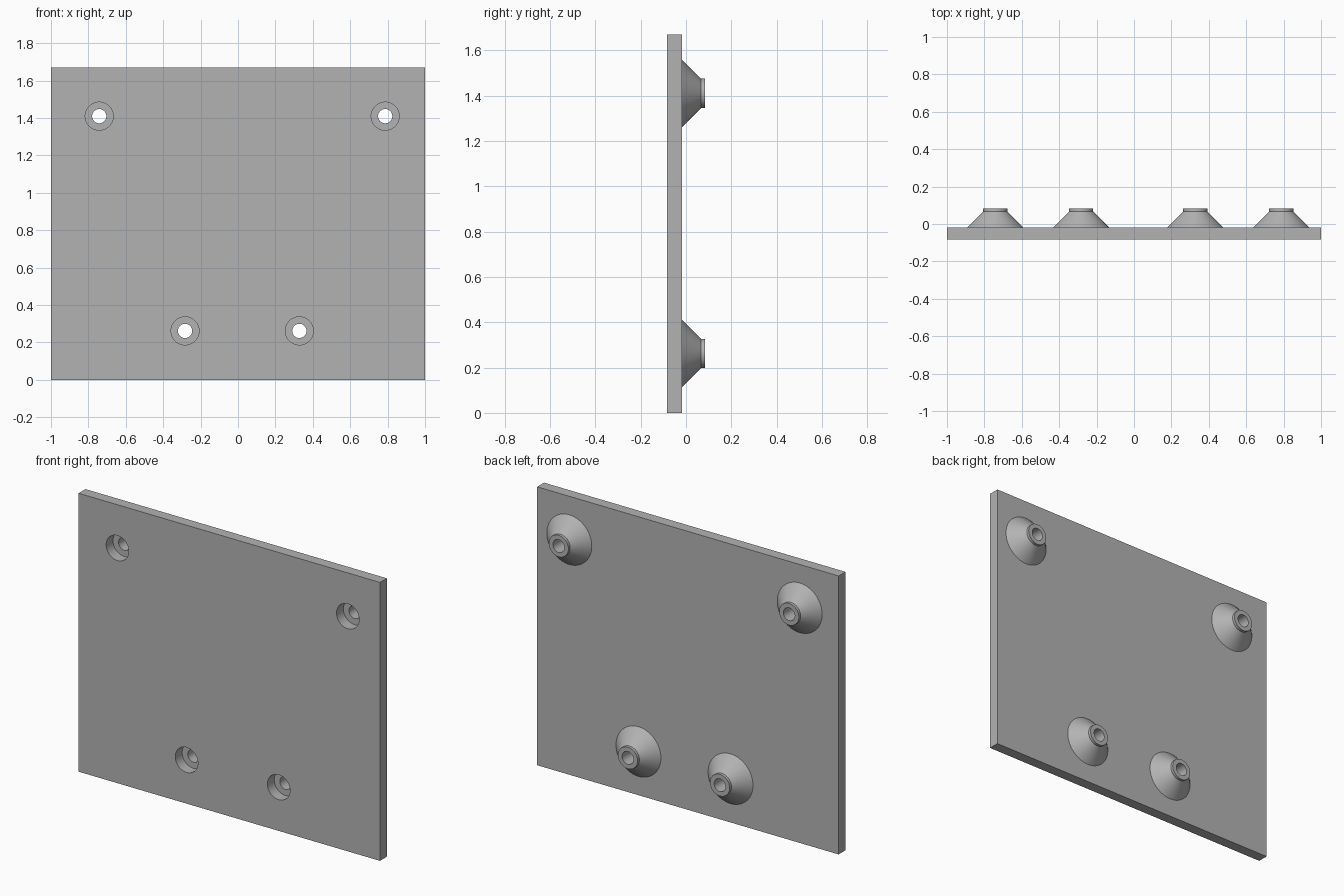
import bpy, bmesh, math
from mathutils import Matrix, Vector

if "Cube" in bpy.data.objects:
    bpy.data.objects.remove(bpy.data.objects["Cube"], do_unlink=True)

GREY = (0.45, 0.45, 0.45, 1.0)
SEGMENTS = 64
HEIGHT = 1.67
FRONT, BACK, TIP = -0.083, -0.018, 0.083   # y levels
LIP_START = 0.066
HOLE_R, BORE_R, LIP_R, BASE_R = 0.038, 0.075, 0.065, 0.149
MOUNTS = {
    "upper_right": (-0.742, 1.41),
    "upper_left": (0.787, 1.41),
    "lower_right": (-0.283, 0.262),
    "lower_left": (0.328, 0.262),
}

grey = bpy.data.materials.new("grey")
grey.use_nodes = True
grey.diffuse_color = GREY
grey.node_tree.nodes["Principled BSDF"].inputs["Base Color"].default_value = GREY


def make_object(name, bm):
    bmesh.ops.recalc_face_normals(bm, faces=bm.faces)
    mesh = bpy.data.meshes.new(name)
    bm.to_mesh(mesh)
    bm.free()
    mesh.materials.append(grey)
    obj = bpy.data.objects.new(name, mesh)
    bpy.context.collection.objects.link(obj)
    return obj


def activate(obj):
    bpy.ops.object.select_all(action="DESELECT")
    obj.select_set(True)
    bpy.context.view_layer.objects.active = obj


def smooth(obj):
    activate(obj)
    bpy.ops.object.shade_smooth_by_angle(angle=math.radians(30))


# Flat plate
bm = bmesh.new()
bmesh.ops.create_cube(bm, size=1, matrix=Matrix.Translation((0, (FRONT + BACK) / 2, HEIGHT / 2))
                      @ Matrix.Diagonal((2, BACK - FRONT, HEIGHT, 1)))
plate = make_object("plate", bm)

# Wide screw-head bores cut through the plate
bm = bmesh.new()
for x, z in MOUNTS.values():
    bmesh.ops.create_cone(bm, cap_ends=True, segments=SEGMENTS, radius1=BORE_R, radius2=BORE_R,
                          depth=0.3, matrix=Matrix.Translation((x, (FRONT + BACK) / 2, z))
                          @ Matrix.Rotation(math.pi / 2, 4, "X"))
cutter = make_object("bore_cutter", bm)
cutter.hide_render = True

cut = plate.modifiers.new("bores", "BOOLEAN")
cut.operation = "DIFFERENCE"
cut.solver = "EXACT"
cut.object = cutter
activate(plate)
bpy.ops.object.modifier_apply(modifier=cut.name)
bpy.data.objects.remove(cutter, do_unlink=True)
smooth(plate)

# Conical standoffs: bore floor, screw hole, lip and cone in one turned profile
PROFILE = [(BORE_R, BACK), (HOLE_R, BACK), (HOLE_R, TIP),
           (LIP_R, TIP), (LIP_R, LIP_START), (BASE_R, BACK)]
for name, (x, z) in MOUNTS.items():
    bm = bmesh.new()
    verts = [bm.verts.new((r, y, 0)) for r, y in PROFILE]
    edges = [bm.edges.new(pair) for pair in zip(verts, verts[1:])]
    bmesh.ops.spin(bm, geom=verts + edges, cent=(0, 0, 0), axis=(0, 1, 0),
                   angle=math.tau, steps=SEGMENTS)
    bmesh.ops.remove_doubles(bm, verts=bm.verts, dist=0.0001)
    bmesh.ops.recalc_face_normals(bm, faces=bm.faces)
    # Turn the open shell so that its tip faces backwards
    tip = max(bm.faces, key=lambda f: f.calc_center_median().y)
    flip = tip.normal.y < 0
    standoff = make_object(name + "_standoff", bm)
    if flip:
        standoff.data.flip_normals()
    standoff.location = Vector((x, 0, z))
    smooth(standoff)
